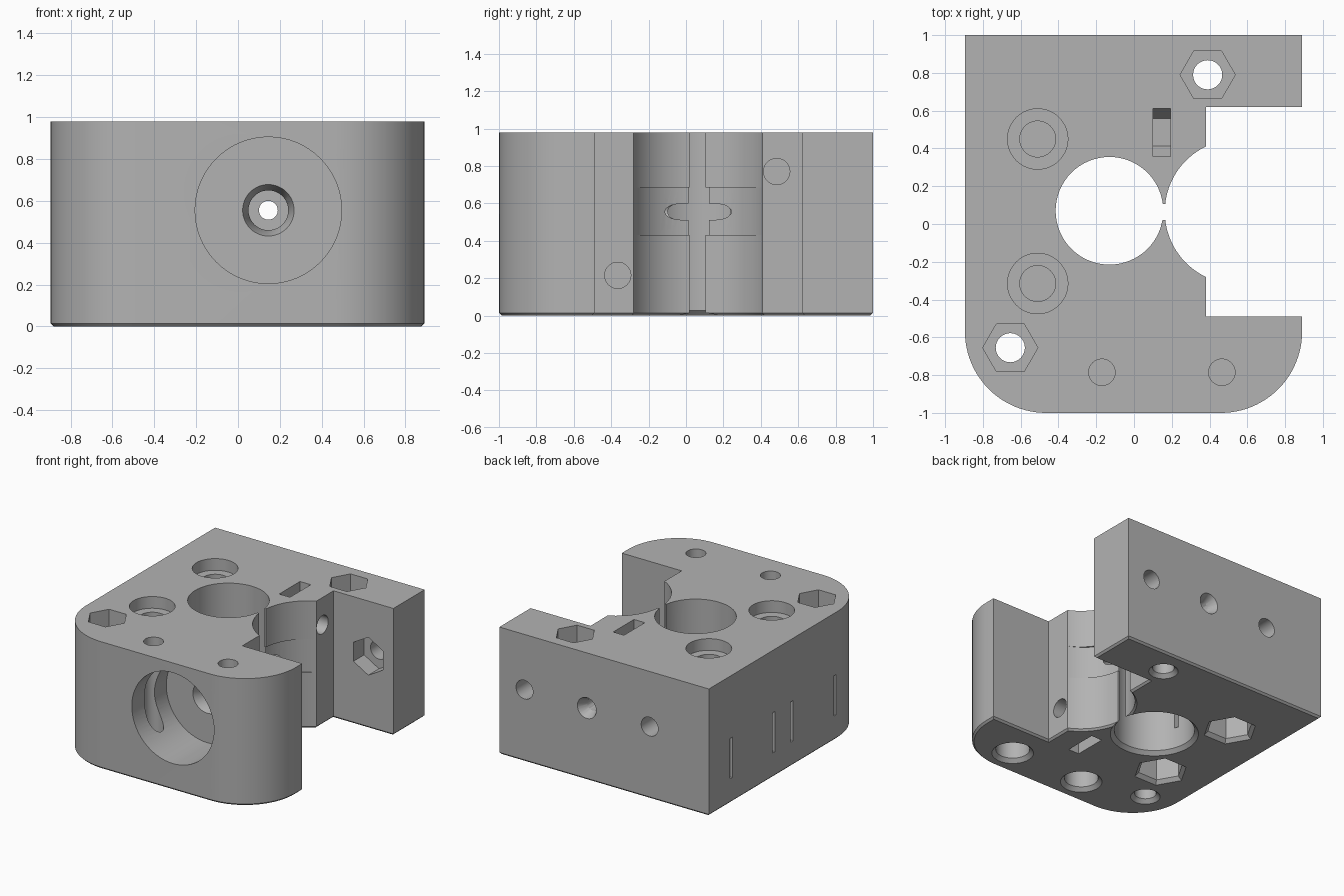
import bpy, bmesh
from math import pi, cos, sin, atan2
from mathutils import Vector, Matrix

cube = bpy.data.objects.get("Cube")
if cube:
    bpy.data.objects.remove(cube, do_unlink=True)

H = 0.98      # block height
E = 0.05      # cutter overshoot
LIP = 0.014   # chamfer on the underside

grey = bpy.data.materials.new("mid_grey")
grey.use_nodes = True
colour = (0.45, 0.45, 0.45, 1)
grey.diffuse_color = colour
grey.node_tree.nodes["Principled BSDF"].inputs["Base Color"].default_value = colour


def to_object(name, bm):
    bmesh.ops.recalc_face_normals(bm, faces=bm.faces)
    mesh = bpy.data.meshes.new(name)
    bm.to_mesh(mesh)
    bm.free()
    mesh.materials.append(grey)
    obj = bpy.data.objects.new(name, mesh)
    bpy.context.collection.objects.link(obj)
    return obj


def arc(cx, cy, r, a0, a1, n):
    return [(cx + r * cos(a0 + (a1 - a0) * i / n),
             cy + r * sin(a0 + (a1 - a0) * i / n)) for i in range(n + 1)]


# Main block: rounded front corners, side notch and curved wheel recess
wheel = (0.546, 0.065)
wheel_r = 0.383
a = atan2(0.345, 0.38 - wheel[0])
outline = [(-0.895, 1)]
outline += arc(-0.465, -0.57, 0.43, pi, 1.5 * pi, 24)
outline += arc(0.46, -0.57, 0.43, 1.5 * pi, 2 * pi, 24)
outline += [(0.89, -0.49), (0.38, -0.49)]
outline += arc(*wheel, wheel_r, 2 * pi - a, a, 32)
outline += [(0.38, 0.62), (0.89, 0.62), (0.89, 1)]

bm = bmesh.new()
bottom = bm.faces.new([bm.verts.new((x, y, 0)) for x, y in outline])
top = bmesh.ops.extrude_face_region(bm, geom=[bottom], use_keep_orig=True)["geom"]
bmesh.ops.translate(bm, vec=(0, 0, H), verts=[v for v in top if isinstance(v, bmesh.types.BMVert)])
bmesh.ops.recalc_face_normals(bm, faces=bm.faces)
rim = [e for e in bm.edges if all(v.co.z < 0.001 for v in e.verts)]
bmesh.ops.bevel(bm, geom=rim, offset=LIP, segments=1, affect='EDGES')
body = to_object("mount_block", bm)


def carve(bm):
    """Subtract a cutter from the block and discard it."""
    cutter = to_object("cutter", bm)
    cutter.hide_render = True
    mod = body.modifiers.new("cut", 'BOOLEAN')
    mod.operation = 'DIFFERENCE'
    mod.solver = 'EXACT'
    mod.object = cutter
    bpy.context.view_layer.objects.active = body
    bpy.ops.object.modifier_apply(modifier=mod.name)
    bpy.data.objects.remove(cutter, do_unlink=True)


def drill(start, end, r, r2=None, sides=48, spin=0):
    p, q = Vector(start), Vector(end)
    turn = (q - p).to_track_quat('Z', 'Y').to_matrix().to_4x4()
    place = Matrix.Translation((p + q) / 2) @ turn @ Matrix.Rotation(spin, 4, 'Z')
    bm = bmesh.new()
    bmesh.ops.create_cone(bm, cap_ends=True, segments=sides, radius1=r,
                          radius2=r if r2 is None else r2, depth=(q - p).length, matrix=place)
    carve(bm)


def drill_z(x, y, z0, z1, r, **kw):
    drill((x, y, z0), (x, y, z1), r, **kw)


def flare(x, y, r, **kw):
    """Chamfer the mouth of an opening on the underside."""
    drill_z(x, y, -LIP, 2 * LIP, r + 3 * LIP, r2=r, **kw)


def slot(x0, x1, y0, y1, z0, z1):
    bm = bmesh.new()
    bmesh.ops.create_cube(bm, size=1)
    for v in bm.verts:
        v.co = (x1 if v.co.x > 0 else x0, y1 if v.co.y > 0 else y0, z1 if v.co.z > 0 else z0)
    carve(bm)


# Central shaft opening and the gap to the wheel recess
drill_z(-0.13, 0.07, -E, H + E, 0.285, sides=64)
flare(-0.13, 0.07, 0.285, sides=64)
slot(0.05, 0.3, 0.02, 0.105, -E, H + E)

# Shallow wheel groove at mid height
drill_z(0.515, 0.065, 0.43, 0.685, 0.37, sides=64)

# Front bore and stepped feed passage
fx, fz = 0.145, 0.555
drill((fx, -1 - E, fz), (fx, -0.58, fz), 0.35, sides=64)
drill((fx, -0.60, fz), (fx, -0.50, fz), 0.13, r2=0.095)
drill((fx, -0.52, fz), (fx, -0.32, fz), 0.095)
drill((fx, -0.6, fz), (fx, 1 + E, fz), 0.045)
drill((fx, 1.01, fz), (fx, 0.93, fz), 0.085, r2=0.045)

# Rear bolt holes and the nut pocket in the notch wall
drill((0.676, 1 + E, fz), (0.676, 0.6, fz), 0.072)
drill((0.676, 0.55, fz), (0.676, 0.75, fz), 0.146, sides=6)
drill((-0.39, 1 + E, fz), (-0.39, 0.5, fz), 0.072)

# Vertical through bolts with nut pockets on top
for x, y in ((-0.655, -0.655), (0.39, 0.79)):
    drill_z(x, y, -E, H + E, 0.077)
    flare(x, y, 0.077)
    drill_z(x, y, H - 0.14, H + E, 0.146, sides=6, spin=pi / 2)

# Blind mounting bolts: counterbore on top, nut pocket underneath
for y in (0.45, -0.315):
    drill_z(-0.51, y, H - 0.09, H + E, 0.16)
    drill_z(-0.51, y, 0.33, H, 0.095)
    drill_z(-0.51, y, -E, 0.3, 0.165, sides=6, spin=pi / 2)
    flare(-0.51, y, 0.165, sides=6, spin=pi / 2)

# Front clamp bolts, wider from below
for x in (-0.17, 0.465):
    drill_z(x, -0.785, 0.21, H + E, 0.07)
    drill_z(x, -0.785, -E, 0.18, 0.12)
    flare(x, -0.785, 0.12)

# Sideways bolts with drop-in nut slots, one from the top and one from below
for y, z, open_z in ((0.485, 0.77, H + E), (-0.365, 0.215, -E)):
    drill((0.45, y, z), (0.0, y, z), 0.07)
    drill((0.1, y, z), (0.192, y, z), 0.146, sides=6, spin=pi / 2)
    slot(0.1, 0.192, y - 0.1265, y + 0.1265, min(z, open_z), max(z, open_z))

# Thin stiffening slits in the side wall
for y in (0.73, 0.21, -0.01, -0.535):
    slot(-1, -0.33, y - 0.015, y + 0.015, 0.19, 0.5)

# Smooth shading on the curved walls only
bpy.ops.object.select_all(action='DESELECT')
body.select_set(True)
bpy.context.view_layer.objects.active = body
bpy.ops.object.shade_smooth_by_angle(angle=0.5)
